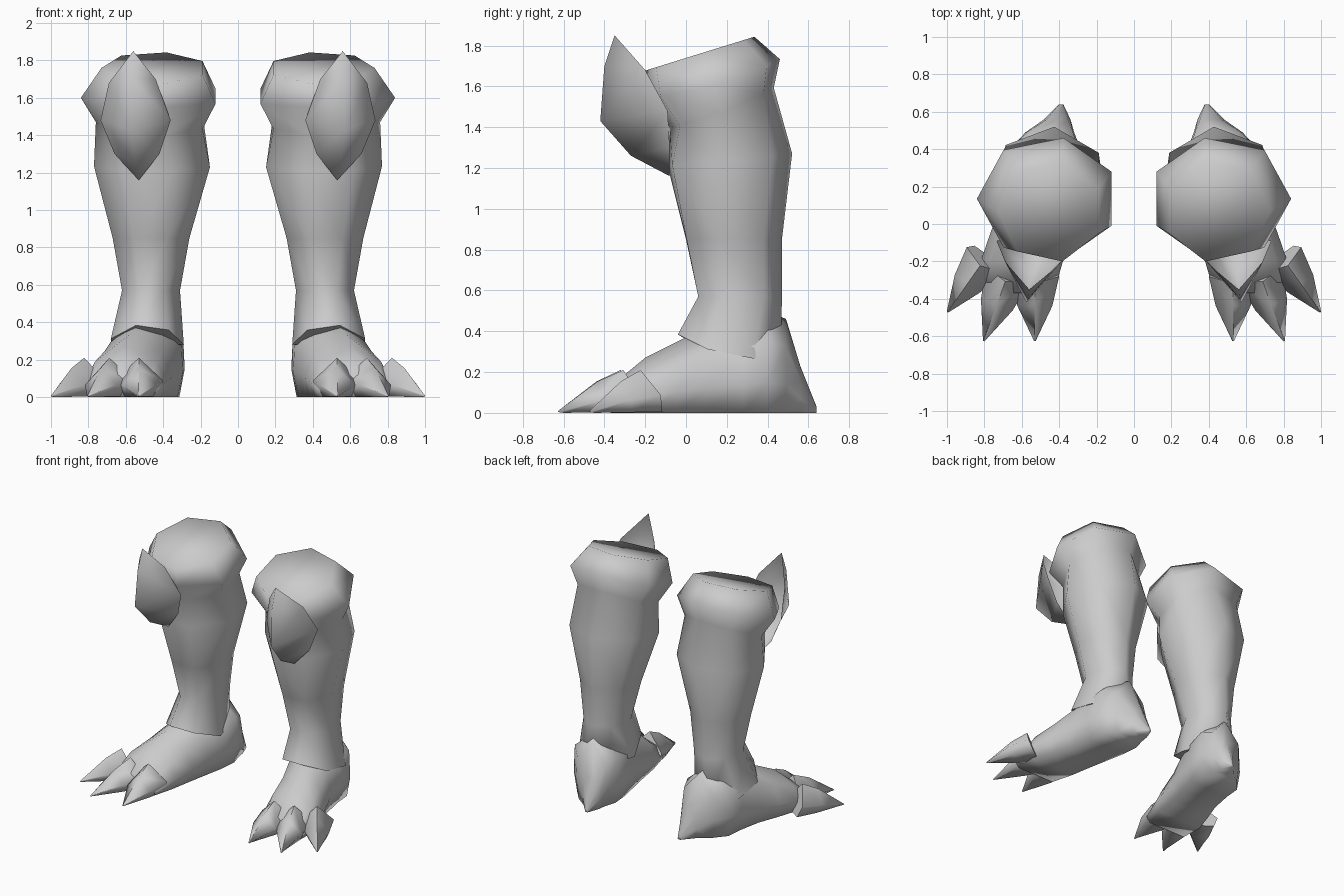
import bpy, bmesh, math
from mathutils import Vector

if "Cube" in bpy.data.objects:
    bpy.data.objects.remove(bpy.data.objects["Cube"])

grey = bpy.data.materials.new("mid_grey")
grey.diffuse_color = (0.6, 0.6, 0.6, 1)
grey.use_nodes = True
grey.node_tree.nodes["Principled BSDF"].inputs["Base Color"].default_value = grey.diffuse_color


def finish(name, bm, angle=50):
    """Turn a bmesh into a smooth, mirrored part."""
    bmesh.ops.recalc_face_normals(bm, faces=bm.faces)
    me = bpy.data.meshes.new(name)
    bm.to_mesh(me)
    bm.free()
    me.materials.append(grey)
    ob = bpy.data.objects.new(name, me)
    bpy.context.collection.objects.link(ob)
    bpy.ops.object.select_all(action='DESELECT')
    bpy.context.view_layer.objects.active = ob
    ob.select_set(True)
    bpy.ops.object.shade_smooth_by_angle(angle=math.radians(angle))
    mir = ob.modifiers.new("mirror", 'MIRROR')
    mir.use_mirror_merge = False
    return ob


def loft(name, rings, angle=50):
    """Skin a list of equal-length point rings and cap both ends."""
    bm = bmesh.new()
    rows = [[bm.verts.new(p) for p in r] for r in rings]
    n = len(rows[0])
    for a, b in zip(rows, rows[1:]):
        for i in range(n):
            j = (i + 1) % n
            bm.faces.new((a[i], a[j], b[j], b[i]))
    bm.faces.new(rows[0])
    bm.faces.new(rows[-1])
    return finish(name, bm, angle)


def leg_ring(x0, x1, y0, y1, z, slope, curve, turn):
    """Seven-sided ring fitted to a box, tilted and bowed front to back."""
    pts = [(math.cos(a), math.sin(a)) for a in
           (math.radians(turn) + i * math.tau / 7 for i in range(7))]
    xs, ys = [p[0] for p in pts], [p[1] for p in pts]
    out = []
    for px, py in pts:
        x = x0 + (x1 - x0) * (px - min(xs)) / (max(xs) - min(xs))
        y = y0 + (y1 - y0) * (py - min(ys)) / (max(ys) - min(ys))
        t = y - (y0 + y1) / 2
        out.append((x, y, z + slope * t + curve * t * t))
    return out


# Leg: padded top, calf, ankle and flared ankle cuff
loft("leg", [leg_ring(*r) for r in (
    (0.19, 0.73, -0.20, 0.335, 1.76, 0.31, 0, 0),
    (0.12, 0.84, -0.19, 0.46, 1.60, 0.28, 0.4, 0),
    (0.19, 0.76, -0.08, 0.43, 1.47, 0.38, 0.4, 0),
    (0.15, 0.77, -0.09, 0.52, 1.24, 0.10, 0, -8),
    (0.26, 0.67, 0.00, 0.47, 0.85, 0, 0, -12),
    (0.31, 0.62, 0.06, 0.47, 0.57, 0, 0, -16),
    (0.29, 0.68, -0.04, 0.465, 0.28, -0.21, 0.8, -24),
    (0.36, 0.60, 0.08, 0.44, 0.28, -0.21, 0.8, -24))], 85)


# Foot: cross-sections from heel to toes, full around the ankle
def foot_ring(y, x, hw, h, k):
    return [(x + hw * u, y, h * v) for u, v in
            ((-0.85, 0), (-1, 0.3), (-k, 0.7), (0, 1),
             (k, 0.7), (1, 0.3), (0.85, 0))]


loft("foot", [foot_ring(*r) for r in (
    (0.64, 0.39, 0.012, 0.03, 0.8), (0.56, 0.41, 0.07, 0.23, 0.8),
    (0.49, 0.45, 0.13, 0.46, 0.95), (0.40, 0.475, 0.19, 0.50, 0.95),
    (0.28, 0.485, 0.19, 0.45, 0.95), (0.10, 0.52, 0.19, 0.42, 0.85),
    (-0.04, 0.56, 0.205, 0.35, 0.75), (-0.20, 0.60, 0.22, 0.27, 0.75),
    (-0.37, 0.62, 0.19, 0.13, 0.75))], 100)


# Claws: ridged, curved down to a point on the ground
def claw(name, base, tip, w):
    b, t = Vector(base), Vector(tip)
    d = (t - b).normalized()
    s = Vector((-d.y, d.x, 0))

    def ring(f, width, h, rake):
        c = b.lerp(t, f)
        shape = ((0, 1, rake), (1, 0.42, 0), (0.75, 0.02, -0.03),
                 (-0.75, 0.02, -0.03), (-1, 0.42, 0))
        return [c + s * width * u + d * k + Vector((0, 0, h * v))
                for u, v, k in shape]
    loft(name, [ring(0, w, 0.21, 0.04), ring(0.45, w * 0.72, 0.155, 0),
                ring(0.99, 0.004, 0.01, 0)], 80)


claw("inner_claw", (0.53, -0.28, 0), (0.53, -0.63, 0), 0.13)
claw("middle_claw", (0.675, -0.27, 0), (0.805, -0.63, 0), 0.125)
claw("outer_claw", (0.80, -0.19, 0), (1.0, -0.475, 0), 0.115)

# Knee guard: pointed open shell with a rounded central ridge
bm = bmesh.new()
V = lambda *p: bm.verts.new(p)
ridge = [V(0.56, -0.35, 1.85), V(0.565, -0.40, 1.70), V(0.575, -0.42, 1.43),
         V(0.55, -0.27, 1.26), V(0.53, -0.08, 1.16)]
sides = (((0.44, -0.25, 1.70), (0.36, -0.17, 1.48), (0.42, -0.12, 1.30)),
         ((0.69, -0.20, 1.68), (0.735, -0.09, 1.48), (0.66, -0.08, 1.30)))
for pts, flip in zip(sides, (1, -1)):
    a, b, c = (V(*p) for p in pts)
    for f in ((ridge[0], a, ridge[1]), (ridge[1], a, b, ridge[2]),
              (ridge[2], b, c, ridge[3]), (ridge[3], c, ridge[4])):
        bm.faces.new(f[::flip])
guard = finish("knee_guard", bm, 180)
# make the shell face forwards
me = guard.data
if sum(p.normal.y * p.area for p in me.polygons) > 0:
    me.flip_normals()
